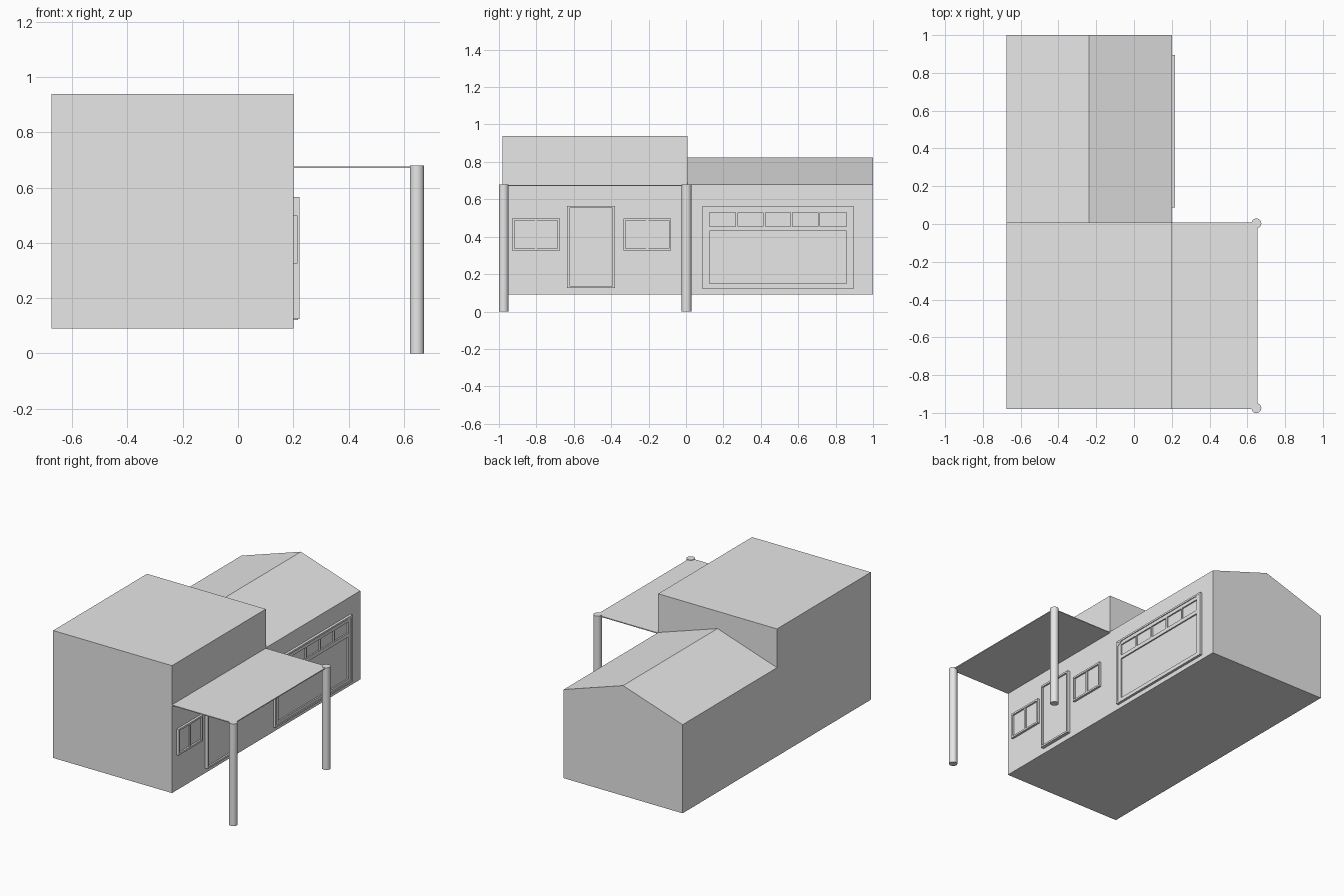
import bpy, bmesh, math

if "Cube" in bpy.data.objects:
    bpy.data.objects.remove(bpy.data.objects["Cube"])

paint = bpy.data.materials.new("light_grey")
paint.diffuse_color = (0.8, 0.8, 0.8, 1)
paint.use_nodes = True
paint.node_tree.nodes["Principled BSDF"].inputs["Base Color"].default_value = paint.diffuse_color
WALL = 0.20


def finish(name, bm):
    bmesh.ops.recalc_face_normals(bm, faces=bm.faces)
    me = bpy.data.meshes.new(name)
    bm.to_mesh(me)
    bm.free()
    me.materials.append(paint)
    ob = bpy.data.objects.new(name, me)
    bpy.context.collection.objects.link(ob)
    return ob


def extrude(bm, points, offset):
    f = bm.faces.new([bm.verts.new(p) for p in points])
    r = bmesh.ops.extrude_face_region(bm, geom=[f])
    vs = [v for v in r["geom"] if isinstance(v, bmesh.types.BMVert)]
    bmesh.ops.translate(bm, verts=vs, vec=offset)


def add_box(bm, x, y, z):
    extrude(bm, [(x[0], y[0], z[0]), (x[1], y[0], z[0]),
                 (x[1], y[0], z[1]), (x[0], y[0], z[1])], (0, y[1] - y[0], 0))


def box(name, x, y, z):
    bm = bmesh.new()
    add_box(bm, x, y, z)
    return finish(name, bm)


def add_frame(bm, x, y, z, t):
    """Rectangular border of width t standing out from the wall."""
    add_box(bm, x, (y[0], y[0] + t), z)
    add_box(bm, x, (y[1] - t, y[1]), z)
    add_box(bm, x, (y[0] + t, y[1] - t), (z[0], z[0] + t))
    add_box(bm, x, (y[0] + t, y[1] - t), (z[1] - t, z[1]))


# Tall front block
box("main_block", (-0.675, WALL), (-0.98, 0.007), (0.09, 0.938))

# Rear garage wing with gable roof
bm = bmesh.new()
gable = [(-0.675, 0.09), (WALL, 0.09), (WALL, 0.68), (-0.237, 0.823), (-0.675, 0.68)]
extrude(bm, [(x, 0.007, z) for x, z in gable], (0, 0.993, 0))
finish("garage_wing", bm)

# Flat porch roof and its posts
box("porch_roof", (WALL, 0.655), (-0.98, 0.007), (0.671, 0.677))
for i, y in enumerate((-0.975, 0.003)):
    bpy.ops.mesh.primitive_cylinder_add(vertices=24, radius=0.026, depth=0.68,
                                        location=(0.648, y, 0.34))
    post = bpy.context.object
    post.name = f"porch_post_{i + 1}"
    post.data.materials.append(paint)
    bpy.ops.object.shade_smooth_by_angle(angle=math.radians(40))

# Two-pane windows
for i, y0 in enumerate((-0.93, -0.335)):
    y1, mid = y0 + 0.255, y0 + 0.1275
    bm = bmesh.new()
    add_frame(bm, (WALL, 0.215), (y0, y1), (0.325, 0.498), 0.012)
    add_box(bm, (WALL, 0.212), (mid - 0.006, mid + 0.006), (0.337, 0.486))
    add_box(bm, (WALL, 0.204), (y0 + 0.012, y1 - 0.012), (0.337, 0.486))
    finish(f"window_{i + 1}", bm)

# Entrance door in a slim frame
bm = bmesh.new()
add_frame(bm, (WALL, 0.223), (-0.635, -0.38), (0.125, 0.565), 0.012)
add_box(bm, (WALL, 0.212), (-0.623, -0.392), (0.137, 0.553))
finish("entrance_door", bm)

# Garage door: trim, braced top corners, lower panel and a row of five panes
bm = bmesh.new()
add_frame(bm, (WALL, 0.217), (0.087, 0.895), (0.12, 0.565), 0.012)
for y, s in ((0.099, 1), (0.883, -1)):
    extrude(bm, [(WALL, y, 0.553), (WALL, y + s * 0.04, 0.553), (WALL, y, 0.53)],
            (0.015, 0, 0))
finish("garage_trim", bm)

bm = bmesh.new()
lo, hi, gap = 0.125, 0.857, 0.012
front = (WALL, 0.212)
add_box(bm, (WALL, 0.203), (lo, hi), (0.14, 0.535))
for y in ((0.099, lo), (hi, 0.883)):
    add_box(bm, front, y, (0.132, 0.553))
for z in ((0.132, 0.15), (0.43, 0.455), (0.53, 0.553)):
    add_box(bm, front, (lo, hi), z)
for k in range(1, 5):
    y = lo + (hi - lo) * k / 5
    add_box(bm, front, (y - gap / 2, y + gap / 2), (0.455, 0.53))
finish("garage_door", bm)
